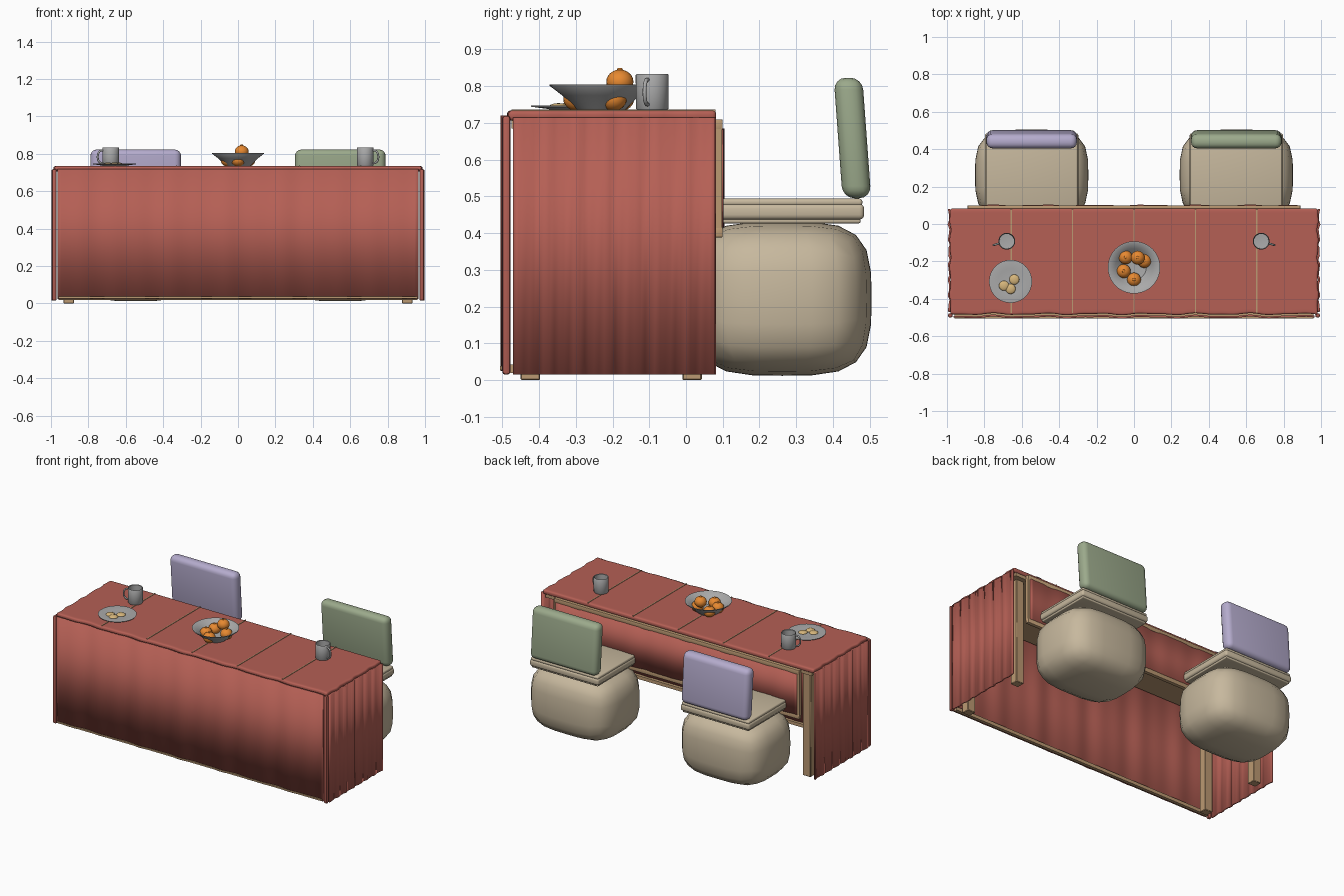
import bpy, bmesh, math
from math import sin, cos, pi
from mathutils import Vector

if "Cube" in bpy.data.objects:
    bpy.data.objects.remove(bpy.data.objects["Cube"])


def mat(name, c):
    m = bpy.data.materials.new(name)
    m.diffuse_color = (*c, 1)
    m.use_nodes = True
    m.node_tree.nodes["Principled BSDF"].inputs["Base Color"].default_value = m.diffuse_color
    return m


RED = mat("red_cloth", (0.46, 0.115, 0.09))
WOOD = mat("wood", (0.5, 0.32, 0.17))
BEIGE = mat("beige", (0.57, 0.48, 0.34))
LILAC = mat("lilac", (0.46, 0.41, 0.61))
GREEN = mat("green", (0.33, 0.40, 0.26))
ORANGE = mat("orange", (0.8, 0.25, 0.03))
BUN = mat("bun", (0.68, 0.47, 0.2))
CHINA = mat("china", (0.4, 0.4, 0.4))


def finish(name, bm, m=None, smooth=True):
    bmesh.ops.recalc_face_normals(bm, faces=bm.faces)
    me = bpy.data.meshes.new(name)
    bm.to_mesh(me)
    bm.free()
    ob = bpy.data.objects.new(name, me)
    bpy.context.collection.objects.link(ob)
    if m:
        me.materials.append(m)
    if smooth:
        bpy.ops.object.select_all(action='DESELECT')
        bpy.context.view_layer.objects.active = ob
        ob.select_set(True)
        bpy.ops.object.shade_smooth_by_angle(angle=math.radians(40))
    return ob


def box(name, lo, hi, m, bevel=0.0, segs=3, warp=None):
    bm = bmesh.new()
    bmesh.ops.create_cube(bm, size=1)
    for v in bm.verts:
        v.co = Vector([(a + b) / 2 + c * (b - a) for a, b, c in zip(lo, hi, v.co)])
    if bevel:
        bmesh.ops.bevel(bm, geom=bm.edges[:], offset=bevel, segments=segs,
                        profile=0.5, affect='EDGES')
    if warp:
        for v in bm.verts:
            v.co = warp(v.co)
    return finish(name, bm, m, bool(bevel))


def sheet(name, fn, n, rows, thick, m):
    """Closed cloth sheet from fn(u, v), thickened about its middle."""
    bm = bmesh.new()
    g = [[bm.verts.new(fn(i / n, j / rows)) for j in range(rows + 1)] for i in range(n + 1)]
    for i in range(n):
        for j in range(rows):
            bm.faces.new((g[i][j], g[i + 1][j], g[i + 1][j + 1], g[i][j + 1]))
    ob = finish(name, bm, m)
    s = ob.modifiers.new("thickness", 'SOLIDIFY')
    s.thickness, s.offset = thick, 0
    return ob


def lathe(name, prof, loc, m, n=32):
    bm = bmesh.new()
    rings = [[bm.verts.new((loc[0] + r * cos(2 * pi * k / n), loc[1] + r * sin(2 * pi * k / n),
                            loc[2] + z)) for k in range(n)] for r, z in prof]
    for a, b in zip(rings, rings[1:]):
        for k in range(n):
            bm.faces.new((a[k], a[(k + 1) % n], b[(k + 1) % n], b[k]))
    bm.faces.new(rings[0])
    bm.faces.new(rings[-1])
    return finish(name, bm, m)


def ball(name, loc, r, m, squash=1.0):
    bm = bmesh.new()
    bmesh.ops.create_uvsphere(bm, u_segments=20, v_segments=12, radius=r)
    for v in bm.verts:
        v.co = Vector((v.co.x, v.co.y, v.co.z * squash)) + Vector(loc)
    return finish(name, bm, m)


def wave(t):
    return 0.0035 * sin(23 * t) + 0.002 * sin(41 * t + 1)


# Tablecloth: front skirt, side skirts, top
sheet("front_skirt", lambda u, v: (-0.965 + 1.93 * u, -0.495 + wave(-0.965 + 1.93 * u),
                                   0.025 + 0.695 * v), 96, 1, 0.01, RED)
for s in (-1, 1):
    tag = "left" if s < 0 else "right"
    sheet(tag + "_skirt", lambda u, v: (s * (0.985 + wave(2 * u)), -0.47 + 0.55 * u,
                                        0.015 + 0.70 * v), 40, 1, 0.012, RED)
    # Loose rolled edge at the front corner
    box(tag + "_corner_edge", (s * 0.982 - 0.012, -0.5, 0.015),
        (s * 0.982 + 0.012, -0.478, 0.72), RED, 0.008, 2)


def top_pt(u, v):
    x, y = -0.983 + 1.966 * u, -0.482 + 0.564 * v
    return (x + (2 * u - 1) * wave(y * 2), y + (1 - v) * wave(x), 0.72)


top = sheet("cloth_top", top_pt, 96, 24, 0.028, RED)
b = top.modifiers.new("round_edge", 'BEVEL')
b.width, b.segments, b.limit_method = 0.01, 3, 'ANGLE'

for i in range(-2, 3):
    box("top_seam", (i * 0.328 - 0.003, -0.475, 0.725), (i * 0.328 + 0.003, 0.08, 0.737), WOOD)

# Wooden frame: board, legs, rails
box("table_board", (-0.965, -0.475, 0.685), (0.965, 0.075, 0.706), WOOD)
box("front_rail", (-0.96, -0.488, 0.02), (0.96, -0.468, 0.042), WOOD)
box("front_hem", (-0.96, -0.506, 0.028), (0.96, -0.49, 0.038), WOOD)
for s in (-1, 1):
    for y in (-0.45, -0.01):
        box("leg", (s * 0.905 - 0.028, y, 0), (s * 0.905 + 0.028, y + 0.053, 0.69), WOOD, 0.003, 1)

# Rear apron with rails
for z in (0.388, 0.68):
    box("rear_rail", (-0.89, 0.075, z), (0.89, 0.1, z + 0.03), WOOD, 0.004, 2)
for x in (-0.89, 0.865):
    box("rear_stile", (x, 0.076, 0.41), (x + 0.025, 0.098, 0.69), WOOD)
sheet("rear_apron", lambda u, v: (-0.875 + 1.75 * u, 0.097 + 0.6 * wave(-0.875 + 1.75 * u),
                                  0.415 + 0.27 * v), 80, 1, 0.008, RED)


# Chairs: pouf base, seat, backrest
def pouf(name, c, half, p=3.6):
    bm = bmesh.new()
    bmesh.ops.create_cube(bm, size=2)
    bmesh.ops.subdivide_edges(bm, edges=bm.edges[:], cuts=5, use_grid_fill=True)
    for v in bm.verts:
        k = sum(abs(a) ** p for a in v.co) ** (-1 / p)
        v.co = Vector([c[i] + half[i] * v.co[i] * k for i in range(3)])
    return finish(name, bm, BEIGE)


for s, col in ((-1, LILAC), (1, GREEN)):
    tag = "left" if s < 0 else "right"
    cx = s * 0.547
    pouf(tag + "_chair_base", (cx, 0.262, 0.222), (0.303, 0.243, 0.21))
    box(tag + "_chair_seat", (cx - 0.25, 0.085, 0.437), (cx + 0.25, 0.485, 0.48), BEIGE, 0.013)
    box(tag + "_seat_pad", (cx - 0.245, 0.088, 0.474), (cx + 0.245, 0.48, 0.494), BEIGE, 0.008)
    box(tag + "_seat_underside", (cx - 0.24, 0.1, 0.427), (cx + 0.24, 0.475, 0.442), BEIGE, 0.005)
    box(tag + "_backrest", (cx - 0.242, 0.426, 0.495), (cx + 0.242, 0.504, 0.823), col, 0.033, 4,
        lambda c: Vector((c.x, c.y - 0.024 * (c.z - 0.495) / 0.328, c.z)))

# Mugs with handles
for s in (-1, 1):
    tag = "left" if s < 0 else "right"
    mx, my = s * 0.68, -0.092
    lathe(tag + "_mug", [(0.041, 0), (0.044, 0.004), (0.045, 0.095), (0.043, 0.098),
                         (0.04, 0.095), (0.039, 0.012), (0.02, 0.01)], (mx, my, 0.735), CHINA)
    cu = bpy.data.curves.new(tag + "_mug_handle", 'CURVE')
    cu.dimensions, cu.bevel_depth, cu.bevel_resolution = '3D', 0.0055, 2
    sp = cu.splines.new('POLY')
    sp.points.add(12)
    for i, p in enumerate(sp.points):
        a = -pi / 2 + pi * i / 12
        d = 0.04 + 0.034 * max(cos(a), 0) ** 0.6
        p.co = (mx + s * d * 0.95, my - d * 0.28, 0.784 + 0.034 * sin(a), 1)
    ob = bpy.data.objects.new(tag + "_mug_handle", cu)
    ob.data.materials.append(CHINA)
    bpy.context.collection.objects.link(ob)

# Fruit bowl
lathe("bowl", [(0.065, 0), (0.072, 0.006), (0.105, 0.04), (0.139, 0.066), (0.14, 0.07),
               (0.134, 0.07), (0.1, 0.046), (0.066, 0.012), (0.03, 0.009)],
      (0, -0.232, 0.735), CHINA, 40)
for x, y, z in ((-0.045, -0.178, 0.766), (0.02, -0.18, 0.812), (0.055, -0.198, 0.766),
                (-0.055, -0.252, 0.766), (0, -0.297, 0.766)):
    ball("orange", (x, y, z), 0.037, ORANGE, 0.9)
    ball("orange_stem", (x, y, z + 0.034), 0.008, ORANGE, 0.5)

# Plate with buns
lathe("plate", [(0.06, 0), (0.068, 0.003), (0.114, 0.009), (0.115, 0.012), (0.11, 0.013),
                (0.068, 0.008), (0.03, 0.007)], (-0.66, -0.307, 0.735), CHINA, 40)
for x, y in ((-0.695, -0.33), (-0.66, -0.347), (-0.64, -0.297)):
    ball("bun", (x, y, 0.743), 0.027, BUN, 0.4)
